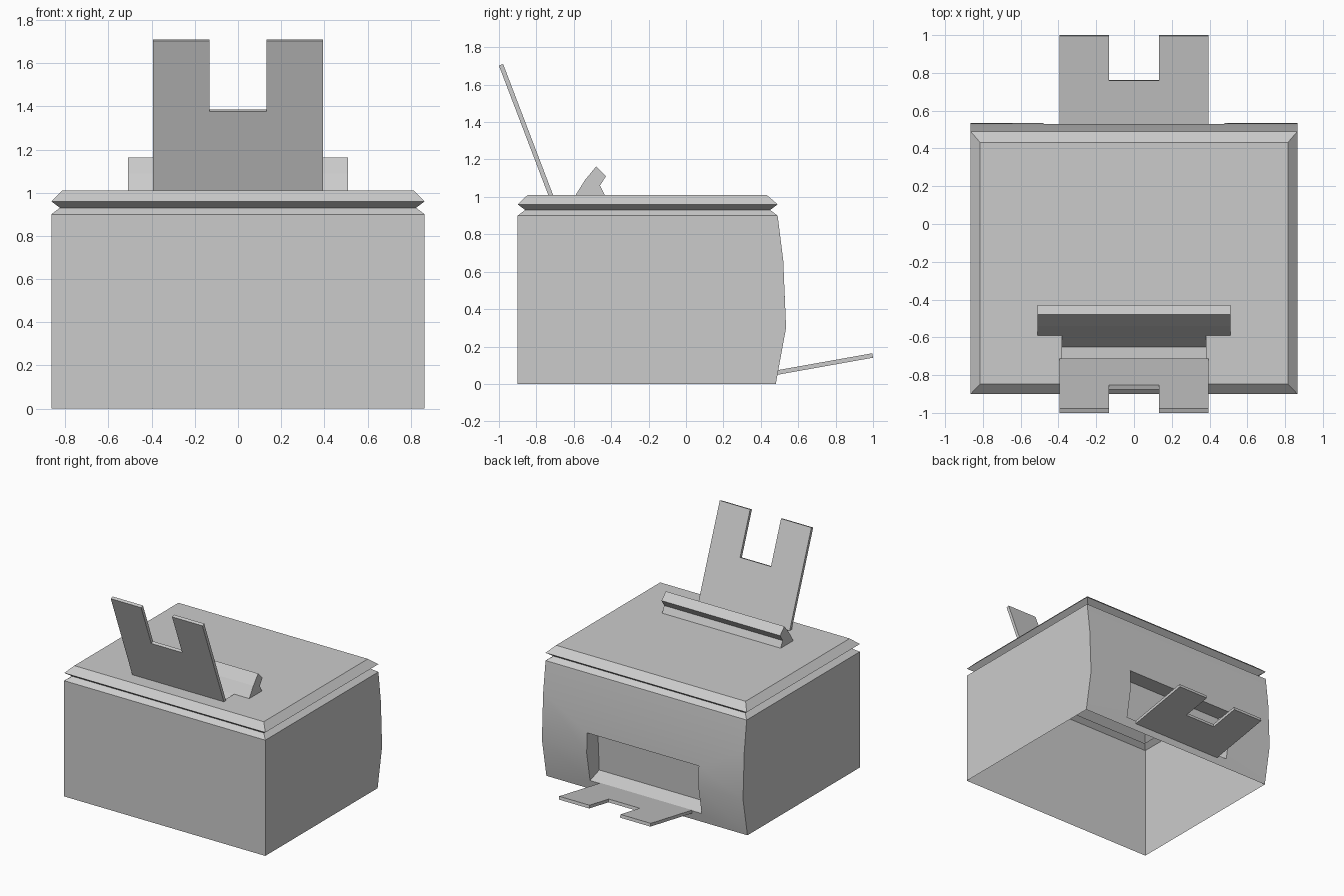
import bpy, bmesh
from mathutils import Vector

if "Cube" in bpy.data.objects:
    bpy.data.objects.remove(bpy.data.objects["Cube"])


def finish(name, bm):
    bmesh.ops.recalc_face_normals(bm, faces=bm.faces)
    me = bpy.data.meshes.new(name)
    bm.to_mesh(me)
    bm.free()
    ob = bpy.data.objects.new(name, me)
    bpy.context.collection.objects.link(ob)
    return ob


def prism(name, outline, offset):
    """Closed solid: 3D outline swept along an offset."""
    bm = bmesh.new()
    face = bm.faces.new([bm.verts.new(p) for p in outline])
    ext = bmesh.ops.extrude_face_region(bm, geom=[face], use_keep_orig=True)
    moved = [g for g in ext["geom"] if isinstance(g, bmesh.types.BMVert)]
    bmesh.ops.translate(bm, verts=moved, vec=offset)
    return finish(name, bm)


def bar(name, profile, half_width):
    """Side profile (y, z) swept across the width."""
    return prism(name, [(-half_width, y, z) for y, z in profile], (2 * half_width, 0, 0))


def paper(name, start, end, thickness=0.024):
    """Notched sheet running from start to end, given as (y, z)."""
    a, b = Vector((0, *start)), Vector((0, *end))
    along = b - a
    normal = Vector((1, 0, 0)).cross(along).normalized() * thickness
    w, n, d = 0.394, 0.133, 0.535
    flat = [(-w, 0), (w, 0), (w, 1), (n, 1), (n, d), (-n, d), (-n, 1), (-w, 1)]
    return prism(name, [Vector((x, 0, 0)) + a + along * t - normal / 2 for x, t in flat], normal)


# printer body and lid: stacked rectangles (half width, front y, back y, z)
levels = [
    (0.865, -0.9, 0.48, 0), (0.865, -0.9, 0.535, 0.3), (0.865, -0.9, 0.52, 0.66),
    (0.865, -0.9, 0.49, 0.9), (0.825, -0.86, 0.45, 0.93),
    (0.865, -0.9, 0.49, 0.96), (0.815, -0.847, 0.432, 1.01),
]
bm = bmesh.new()
rings = [[bm.verts.new(p) for p in ((-w, f, z), (w, f, z), (w, b, z), (-w, b, z))]
         for w, f, b, z in levels]
for lo, hi in zip(rings, rings[1:]):
    for i in range(4):
        j = (i + 1) % 4
        bm.faces.new((lo[i], lo[j], hi[j], hi[i]))
bm.faces.new(rings[0][::-1])
bm.faces.new(rings[-1])
body = finish("printer_body", bm)

# recesses: output bay in the back, feed slot in the lid
cutters = [
    bar("output_bay_cutter", [(0.38, 0.11), (0.40, 0.455), (0.7, 0.455), (0.7, 0.0)], 0.48),
    bar("feed_slot_cutter", [(-0.72, 0.93), (-0.65, 0.93), (-0.59, 1.01),
                             (-0.575, 1.03), (-0.72, 1.03)], 0.38),
]
bpy.context.view_layer.objects.active = body
for cutter in cutters:
    mod = body.modifiers.new("recess", "BOOLEAN")
    mod.operation = "DIFFERENCE"
    mod.solver = "EXACT"
    mod.object = cutter
    bpy.ops.object.modifier_apply(modifier=mod.name)
    bpy.data.objects.remove(cutter)

# open underside
bm = bmesh.new()
bm.from_mesh(body.data)
under = [f for f in bm.faces if all(v.co.z < 0.001 for v in f.verts)]
bmesh.ops.delete(bm, geom=under, context="FACES")
bm.to_mesh(body.data)
bm.free()
body.select_set(True)
bpy.ops.object.shade_smooth_by_angle(angle=0.5)

# paper guide behind the feed slot
bar("paper_guide", [(-0.59, 1.01), (-0.54, 1.09), (-0.48, 1.163), (-0.428, 1.11),
                    (-0.46, 1.06), (-0.435, 1.01)], 0.51)

# notched trays
paper("feed_tray", (-0.722, 1.006), (-0.989, 1.706))
paper("output_tray", (0.488, 0.061), (0.998, 0.152))
